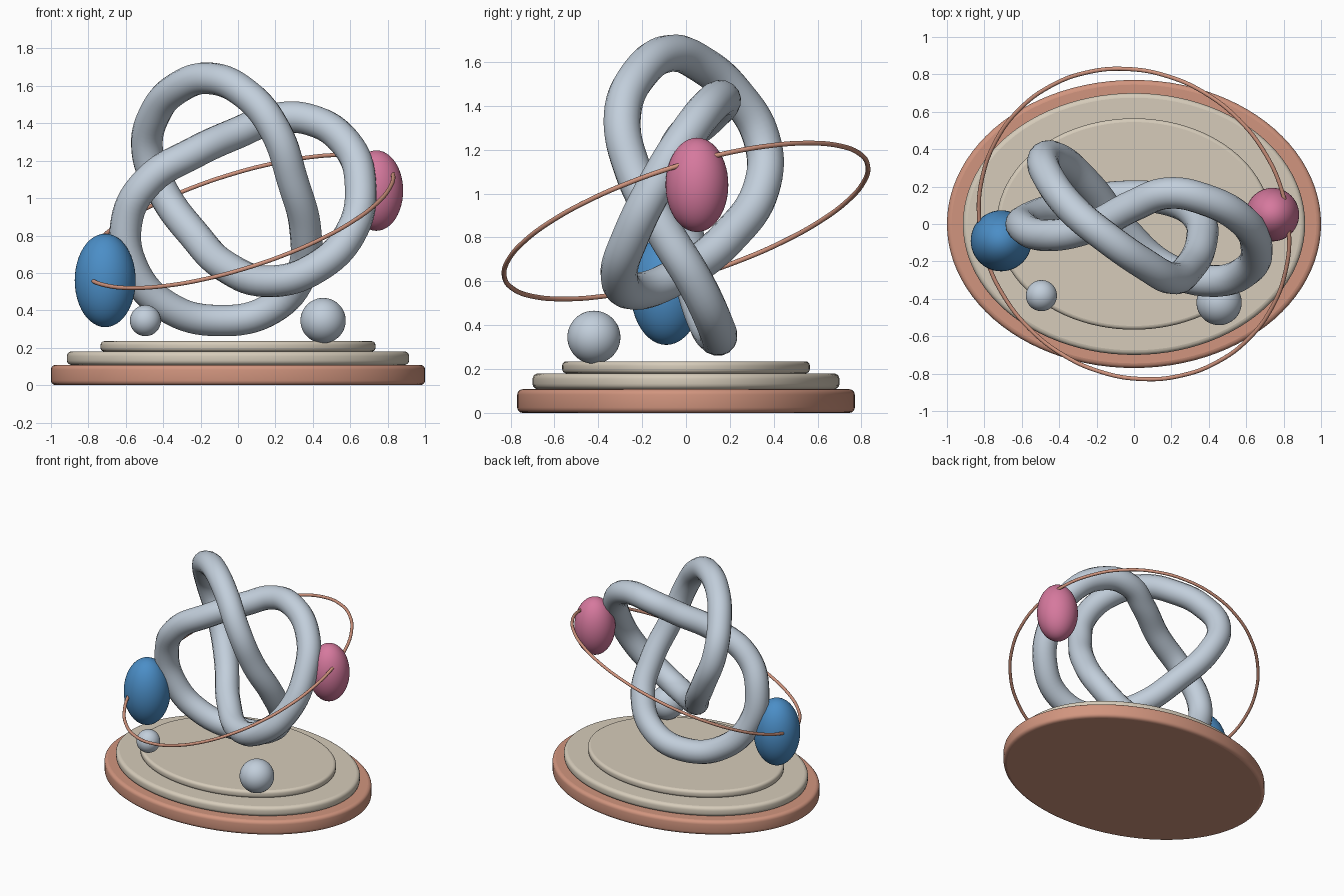
import bpy
import bmesh
import math
from mathutils import Vector, Matrix

cube = bpy.data.objects.get("Cube")
if cube:
    bpy.data.objects.remove(cube, do_unlink=True)


def material(name, rgb):
    mat = bpy.data.materials.new(name)
    mat.use_nodes = True
    colour = (*rgb, 1)
    mat.diffuse_color = colour
    mat.node_tree.nodes["Principled BSDF"].inputs["Base Color"].default_value = colour
    return mat


TERRACOTTA = material("terracotta", (0.64, 0.30, 0.21))
CREAM = material("cream", (0.67, 0.60, 0.49))
SILVER = material("pale steel", (0.54, 0.62, 0.71))
BLUE = material("blue", (0.07, 0.27, 0.57))
PINK = material("pink", (0.67, 0.19, 0.34))


def link_mesh(name, bm, mat, smooth=True):
    mesh = bpy.data.meshes.new(name)
    bm.to_mesh(mesh)
    bm.free()
    mesh.materials.append(mat)
    for face in mesh.polygons:
        face.use_smooth = smooth
    obj = bpy.data.objects.new(name, mesh)
    bpy.context.collection.objects.link(obj)
    return obj


def ellipsoid(name, centre, radii, mat):
    bm = bmesh.new()
    bmesh.ops.create_uvsphere(bm, u_segments=48, v_segments=24, radius=1)
    bmesh.ops.scale(bm, vec=radii, verts=bm.verts)
    obj = link_mesh(name, bm, mat)
    obj.location = centre


def tier(name, rx, ry, bottom, top, round_edge, mat):
    # Oval slab with rounded rims
    bm = bmesh.new()
    bmesh.ops.create_cone(bm, cap_ends=True, segments=96, radius1=1, radius2=1, depth=1)
    bmesh.ops.scale(bm, vec=(rx, ry, top - bottom), verts=bm.verts)
    rims = [e for e in bm.edges if abs(e.verts[0].co.z - e.verts[1].co.z) < 1e-5]
    bmesh.ops.bevel(bm, geom=rims, offset=round_edge, segments=4, profile=0.5,
                    affect='EDGES')
    obj = link_mesh(name, bm, mat)
    for face in obj.data.polygons:
        face.use_smooth = abs(face.normal.z) < 0.999
    obj.location.z = (bottom + top) / 2


def closed_tube(name, points, radius, mat, steps):
    # Round tube swept along a smooth closed path
    curve = bpy.data.curves.new(name + "_path", 'CURVE')
    curve.dimensions = '3D'
    curve.resolution_u = steps
    curve.bevel_depth = radius
    curve.bevel_resolution = 6
    spline = curve.splines.new('BEZIER')
    spline.bezier_points.add(len(points) - 1)
    for knot, co in zip(spline.bezier_points, points):
        knot.co = co
        knot.handle_left_type = knot.handle_right_type = 'AUTO'
    spline.use_cyclic_u = True
    path = bpy.data.objects.new(name + "_path", curve)
    bpy.context.collection.objects.link(path)
    bpy.context.view_layer.update()
    bm = bmesh.new()
    mesh = bpy.data.meshes.new_from_object(
        path.evaluated_get(bpy.context.evaluated_depsgraph_get()))
    bm.from_mesh(mesh)
    bpy.data.objects.remove(path, do_unlink=True)
    bpy.data.meshes.remove(mesh)
    link_mesh(name, bm, mat)


# Stepped oval plinth
tier("base_tier", 1.0, 0.77, 0, 0.108, 0.025, TERRACOTTA)
tier("middle_tier", 0.915, 0.70, 0.108, 0.18, 0.025, CREAM)
tier("top_tier", 0.735, 0.565, 0.18, 0.235, 0.02, CREAM)

# Three-lobed knot
knot_path = [
    (-0.15, -0.07, 1.64), (0.05, -0.21, 1.55), (0.2, -0.29, 1.36),
    (0.29, -0.24, 1.1), (0.36, -0.1, 0.83), (0.34, 0.04, 0.6),
    (0.18, 0.13, 0.41), (-0.1, 0.145, 0.345), (-0.38, 0.09, 0.42),
    (-0.56, 0.03, 0.62), (-0.595, -0.015, 0.88), (-0.48, -0.06, 1.09),
    (-0.24, -0.02, 1.24), (0, 0.1, 1.35), (0.18, 0.165, 1.42),
    (0.38, 0.13, 1.42), (0.58, 0.02, 1.29), (0.655, -0.12, 1.07),
    (0.6, -0.25, 0.81), (0.42, -0.305, 0.63), (0.18, -0.24, 0.555),
    (-0.06, -0.03, 0.63), (-0.24, 0.2, 0.81), (-0.4, 0.345, 1.03),
    (-0.485, 0.345, 1.25), (-0.44, 0.22, 1.46), (-0.32, 0.07, 1.59),
]
closed_tube("knot", knot_path, 0.085, SILVER, 8)

# Thin tilted orbit ring
tilt = Vector((0, 0, 1)).rotation_difference(Vector((-0.29, -0.29, 0.912))).to_matrix()
orbit = []
for i in range(24):
    a = math.tau * i / 24
    orbit.append(tilt @ Vector((math.cos(a), math.sin(a), 0)) * 0.867
                 + Vector((0, 0, 0.875)))
closed_tube("orbit_ring", orbit, 0.011, TERRACOTTA, 6)

# Floating beads
ellipsoid("blue_bead", (-0.71, -0.09, 0.56), (0.163, 0.163, 0.25), BLUE)
ellipsoid("pink_bead", (0.74, 0.05, 1.04), (0.143, 0.143, 0.215), PINK)
ellipsoid("small_ball", (-0.495, -0.383, 0.345), (0.083,) * 3, SILVER)
ellipsoid("large_ball", (0.455, -0.42, 0.345), (0.121,) * 3, SILVER)
